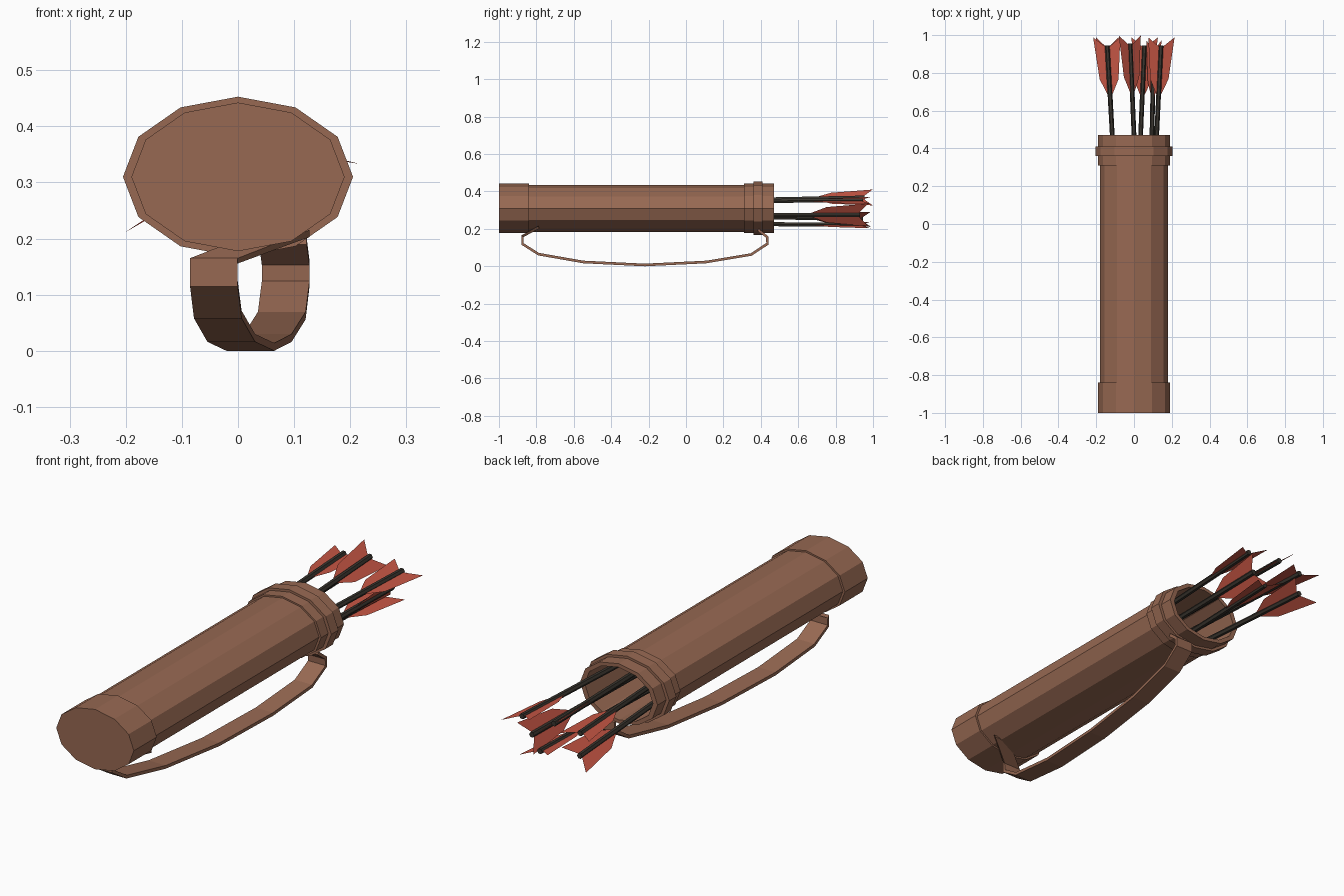
import bpy, math
from mathutils import Vector

if "Cube" in bpy.data.objects:
    bpy.data.objects.remove(bpy.data.objects["Cube"])


def material(name, color):
    m = bpy.data.materials.new(name)
    m.diffuse_color = (*color, 1)
    m.use_nodes = True
    m.node_tree.nodes["Principled BSDF"].inputs["Base Color"].default_value = m.diffuse_color
    return m


BROWN = material("brown leather", (0.31, 0.14, 0.085))
DARK = material("dark wood", (0.042, 0.036, 0.028))
RED = material("red feather", (0.56, 0.092, 0.058))


def make(name, verts, faces, mat):
    me = bpy.data.meshes.new(name)
    me.from_pydata(verts, [], faces)
    me.materials.append(mat)
    me.validate()
    ob = bpy.data.objects.new(name, me)
    bpy.context.collection.objects.link(ob)
    return ob


def bridge(rings, n):
    """Quads between consecutive rings of n points, plus both end caps."""
    faces = [(r * n + i, r * n + (i + 1) % n, (r + 1) * n + (i + 1) % n, (r + 1) * n + i)
             for r in range(rings - 1) for i in range(n)]
    last = (rings - 1) * n
    return faces + [tuple(range(n))[::-1], tuple(range(last, last + n))]


def oval_lathe(name, profile, mat, sides=12, squash=0.697, z=0.31):
    """Profile of (y, half width) swept around the y axis into an oval tube."""
    verts = []
    for y, r in profile:
        for i in range(sides):
            a = -2 * math.pi * i / sides
            verts.append((r * math.cos(a), y, z + r * squash * math.sin(a)))
    return make(name, verts, bridge(len(profile), sides), mat)


# Quiver: closed bottom cap, body, collar with raised ring, hollow inside
oval_lathe("quiver_body", [
    (-1, 0.19), (-0.84, 0.19), (-0.84, 0.18), (0.31, 0.18), (0.31, 0.19),
    (0.36, 0.19), (0.36, 0.205), (0.41, 0.205), (0.41, 0.19), (0.47, 0.19),
    (0.47, 0.167), (-0.96, 0.167)], BROWN)

# Strap: flat band along a path of (x, y, z) on its outer face
path = [Vector(p) for p in [
    (0.085, -0.79, 0.215), (-0.043, -0.88, 0.165), (-0.043, -0.88, 0.115),
    (-0.036, -0.79, 0.058), (-0.012, -0.55, 0.016), (0.022, -0.22, 0),
    (0.053, 0.11, 0.016), (0.078, 0.35, 0.056), (0.085, 0.44, 0.115),
    (0.085, 0.44, 0.16), (0.08, 0.39, 0.20)]]
half, thick = 0.0425, 0.014
verts = []
for i, p in enumerate(path):
    t = path[min(i + 1, len(path) - 1)] - path[max(i - 1, 0)]
    inward = Vector((0, -t.z, t.y)).normalized() * thick
    side = Vector((half, 0, 0))
    verts += [p - side, p + side, p + side + inward, p - side + inward]
make("shoulder_strap", verts, bridge(len(path), 4), BROWN)

# Arrows: x and z at the mouth, x and z at the nock, fletching tilt, y shift
arrows = [
    (-0.115, 0.353, -0.142, 0.353, 0, 0.0),
    (0.0, 0.358, -0.02, 0.367, -36, 0.01),
    (0.12, 0.350, 0.143, 0.352, -15, 0.0),
    (0.035, 0.225, 0.055, 0.221, -14, 0.0),
    (-0.115, 0.262, -0.140, 0.252, 34, 0.0),
    (0.095, 0.275, 0.105, 0.275, 56, -0.015)]
NOCK, MOUTH, TAIL = 0.945, 0.47, -0.9
feather = [(0.0, 0.67), (0.012, 0.683), (0.05, 0.767), (0.072, 0.988), (0.0, 0.93)]

for k, (x0, z0, x1, z1, tilt, dy) in enumerate(arrows, 1):
    def axis(y):
        f = (y - MOUTH) / (NOCK - MOUTH)
        return Vector((x0 + (x1 - x0) * f, y, z0 + (z1 - z0) * f))

    # Six-sided shaft reaching down into the quiver
    verts = []
    for y in (TAIL, NOCK + dy):
        for i in range(6):
            a = -math.pi * i / 3
            verts.append(axis(y) + Vector((0.0125 * math.cos(a), 0, 0.0125 * math.sin(a))))
    make(f"arrow_shaft_{k}", verts, bridge(2, 6), DARK)

    # Flat swallow-tailed fletching, one vane each side of the shaft
    a = math.radians(tilt)
    across = Vector((math.cos(a), 0, math.sin(a)))
    verts = [axis(y + dy) + across * w * s for s in (1, -1) for w, y in feather]
    make(f"arrow_fletching_{k}", verts, [(0, 1, 2, 3, 4), (9, 8, 7, 6, 5)], RED)
